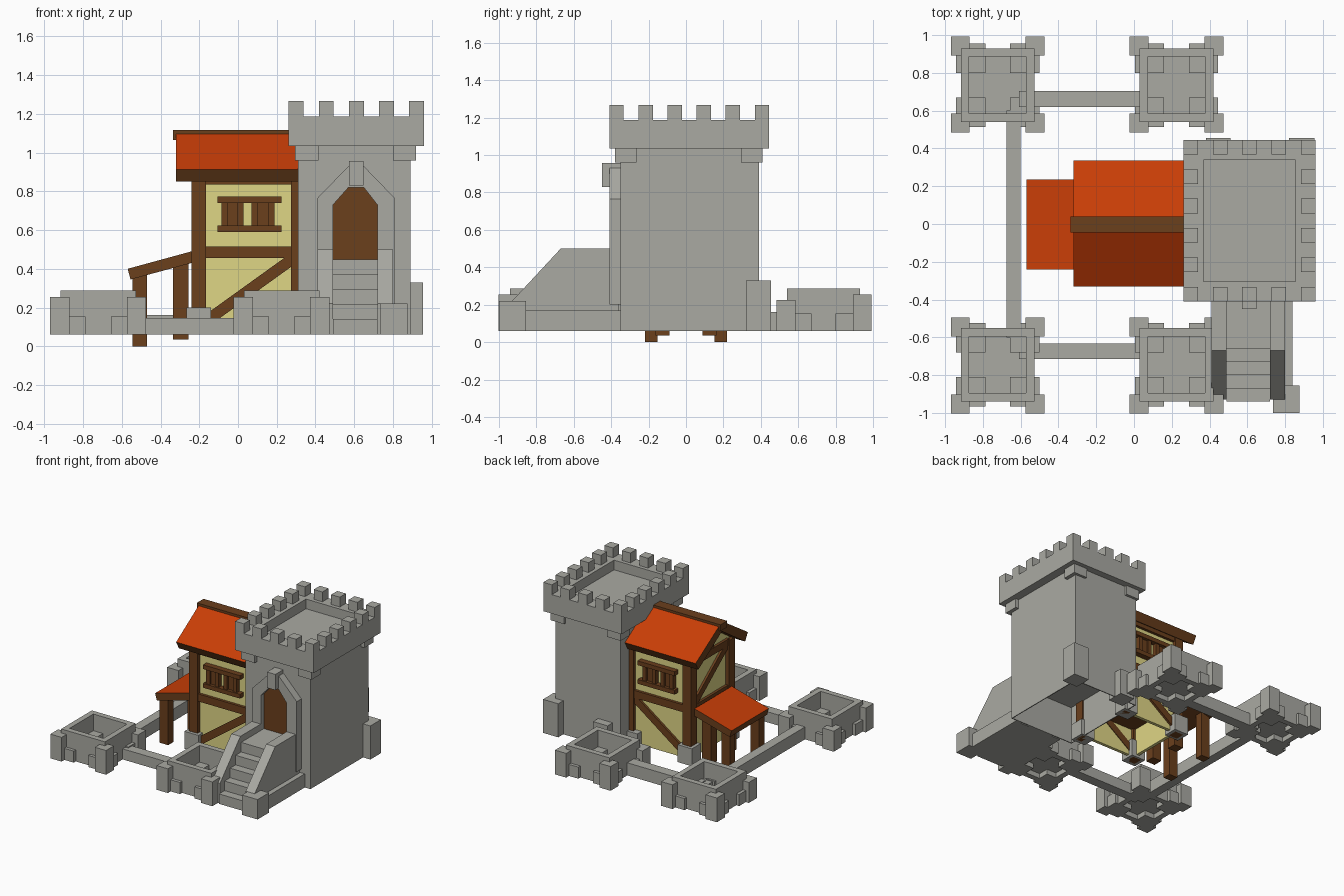
import bpy, bmesh
from mathutils import Vector

if "Cube" in bpy.data.objects:
    bpy.data.objects.remove(bpy.data.objects["Cube"])


def material(name, rgb):
    m = bpy.data.materials.new(name)
    m.diffuse_color = (*rgb, 1)
    m.use_nodes = True
    m.node_tree.nodes["Principled BSDF"].inputs["Base Color"].default_value = m.diffuse_color
    return m


STONE = material("grey stone", (0.40, 0.40, 0.365))
WOOD = material("brown timber", (0.145, 0.05, 0.012))
PLASTER = material("cream plaster", (0.74, 0.67, 0.235))
TILE = material("orange tiles", (0.58, 0.047, 0.002))


def finish(name, bm, *mats):
    bmesh.ops.recalc_face_normals(bm, faces=bm.faces)
    mesh = bpy.data.meshes.new(name)
    for m in mats:
        mesh.materials.append(m)
    if len(mats) > 1:  # second colour on faces that point up
        for f in bm.faces:
            f.material_index = int(f.normal.z > 0.5)
    bm.to_mesh(mesh)
    bm.free()
    ob = bpy.data.objects.new(name, mesh)
    bpy.context.collection.objects.link(ob)
    return ob


def cube(x0, x1, y0, y1, z0, z1):
    bm = bmesh.new()
    bmesh.ops.create_cube(bm, size=1)
    for v in bm.verts:
        v.co = Vector((x1 if v.co.x > 0 else x0,
                       y1 if v.co.y > 0 else y0,
                       z1 if v.co.z > 0 else z0))
    bm.normal_update()
    return bm


def box(name, mat, *dims):
    return finish(name, cube(*dims), mat)


def basin(name, mat, dims, rim, floor=None, underside=None):
    """Box with a straight-sided sunken top and/or a hollow bottom."""
    bm = cube(*dims)
    top = max(bm.faces, key=lambda f: f.normal.z)
    low = min(bm.faces, key=lambda f: f.normal.z)
    for face, z in ((top, floor), (low, underside)):
        if z is not None:
            bmesh.ops.inset_individual(bm, faces=[face], thickness=rim)
            inner = bmesh.ops.extrude_discrete_faces(bm, faces=[face])["faces"][0]
            for v in inner.verts:
                v.co.z = z
    return finish(name, bm, mat)


def prism(name, axis, pts, a, b, *mats):
    """Extrude a profile: axis 'x' uses (y, z) points, 'y' uses (x, z)."""
    bm = bmesh.new()
    vs = [bm.verts.new((a, p, q) if axis == 'x' else (p, a, q)) for p, q in pts]
    f = bm.faces.new(vs)
    ext = bmesh.ops.extrude_face_region(bm, geom=[f])
    move = (b - a, 0, 0) if axis == 'x' else (0, b - a, 0)
    bmesh.ops.translate(bm, vec=move, verts=[
        g for g in ext["geom"] if isinstance(g, bmesh.types.BMVert)])
    return finish(name, bm, *mats)


def brace(name, axis, p, q, w, a, b):
    p, q = Vector(p), Vector(q)
    n = (q - p).normalized()
    n = Vector((-n.y, n.x)) * w / 2
    prism(name, axis, [p + n, q + n, q - n, p - n], a, b, WOOD)


# Keep: body, parapet with sunken roof, merlons, corbels and foot blocks
basin("keep_body", STONE, (0.31, 0.89, -0.35, 0.39, 0.06, 1.05), 0.01, underside=0.36)
X0, X1, Y0, Y1 = 0.262, 0.96, -0.41, 0.445
basin("keep_parapet", STONE, (X0, X1, Y0, Y1, 1.035, 1.188), 0.15, floor=1.11)
M = 0.077
for i in range(5):
    for j in range(6):
        if i in (0, 4) or j in (0, 5):
            x = X0 + i * (X1 - X0 - M) / 4
            y = Y0 + j * (Y1 - Y0 - M) / 5
            box("merlon", STONE, x, x + M, y, y + M, 1.185, 1.267)
for x in (0.295, 0.80):
    for y in (-0.38, 0.295):
        box("keep_corbel", STONE, x, x + 0.12, y, y + 0.115, 0.96, 1.04)
box("keep_foot_right", STONE, 0.82, 0.955, 0.32, 0.455, 0.06, 0.33)
box("keep_foot_left", STONE, 0.38, 0.51, 0.32, 0.455, 0.06, 0.27)

# Doorway
prism("door_frame", 'y', [
    (0.41, 0.20), (0.41, 0.765), (0.57, 0.93), (0.65, 0.93), (0.81, 0.765), (0.81, 0.20),
    (0.72, 0.20), (0.72, 0.73), (0.65, 0.82), (0.57, 0.82), (0.49, 0.73), (0.49, 0.20)],
    -0.41, -0.345, STONE)
prism("door", 'y', [(0.48, 0.40), (0.73, 0.40), (0.73, 0.74), (0.65, 0.83), (0.57, 0.83),
                    (0.48, 0.74)], -0.37, -0.345, WOOD)
box("keystone", STONE, 0.573, 0.648, -0.45, -0.345, 0.83, 0.957)

# Staircase
steps = [(-0.35, 0.06)]
for i in range(5):
    y, z = -0.66 - 0.07 * (4 - i), 0.14 + 0.077 * i
    steps += [(y, z - 0.077 if i else 0.06), (y, z)]
steps += [(-0.35, 0.448)]
prism("stair_steps", 'x', steps, 0.49, 0.72, STONE)
side = [(-0.93, 0.06), (-0.93, 0.22), (-0.67, 0.50), (-0.36, 0.50), (-0.36, 0.06)]
for x in (0.41, 0.72):
    prism("stair_side_wall", 'x', side, x, x + 0.08, STONE)
box("stair_plinth", STONE, 0.79, 0.84, -0.87, -0.35, 0.06, 0.17)
box("stair_foot_block", STONE, 0.735, 0.875, -1.0, -0.855, 0.06, 0.22)

# House: plaster walls, mirrored front to back
for s in (-1, 1):
    def slab(name, mat, x0, x1, near, far, z0, z1):
        box(name, mat, x0, x1, min(s * near, s * far), max(s * near, s * far), z0, z1)
    slab("house_wall", PLASTER, -0.21, 0.315, 0.225, 0.25, 0.08, 0.88)
    slab("house_post", WOOD, -0.24, -0.165, 0.205, 0.28, 0.06, 0.87)
    slab("house_post", WOOD, 0.273, 0.325, 0.205, 0.28, 0.06, 0.87)
    slab("house_middle_beam", WOOD, -0.17, 0.28, 0.22, 0.272, 0.455, 0.515)
    slab("house_top_beam", WOOD, -0.17, 0.28, 0.22, 0.272, 0.835, 0.875)
    brace("house_brace", 'y', (-0.165, 0.13), (0.28, 0.45), 0.058, s * 0.22, s * 0.268)
    for z in (0.59, 0.74):
        slab("window_rail", WOOD, -0.105, 0.225, 0.23, 0.295, z, z + 0.034)
    for x in (-0.085, -0.005, 0.07, 0.155):
        slab("window_post", WOOD, x, x + 0.033, 0.23, 0.285, 0.60, 0.75)
    for x in (-0.06, 0.095):
        slab("window_shutter", WOOD, x, x + 0.07, 0.23, 0.27, 0.60, 0.75)
    slab("house_foot_block", STONE, -0.265, -0.14, 0.19, 0.305, 0.06, 0.20)
    slab("house_foot_block", STONE, 0.22, 0.345, 0.19, 0.305, 0.06, 0.19)
box("house_floor", WOOD, -0.2, 0.315, -0.23, 0.23, 0.30, 0.33)

# Gable end with timbers
prism("gable_wall", 'x', [(-0.25, 0.08), (0.25, 0.08), (0.25, 0.885), (0, 1.05), (-0.25, 0.885)],
      -0.21, -0.185, PLASTER)
for z in (0.455, 0.825):
    box("gable_beam", WOOD, -0.232, -0.18, -0.22, 0.22, z, z + 0.055)
brace("gable_brace", 'x', (0.2, 0.52), (-0.2, 0.83), 0.055, -0.228, -0.18)
box("gable_king_post", WOOD, -0.23, -0.18, -0.03, 0.03, 0.86, 1.05)

# Main roof and ridge
prism("house_roof", 'x', [(-0.33, 0.913), (-0.04, 1.10), (0.035, 1.10), (0.335, 0.913),
                          (0.30, 0.85), (0, 1.045), (-0.295, 0.85)], -0.32, 0.32, WOOD, TILE)
box("ridge_beam", WOOD, -0.335, 0.32, -0.045, 0.04, 1.065, 1.116)

# Porch
prism("porch_roof", 'y', [(-0.57, 0.40), (-0.24, 0.49), (-0.24, 0.43), (-0.555, 0.345)],
      -0.24, 0.235, WOOD, TILE)
for s in (-1, 1):
    box("porch_outer_post", WOOD, -0.545, -0.47, s * 0.185 - 0.033, s * 0.185 + 0.033, 0, 0.40)
    box("porch_inner_post", WOOD, -0.335, -0.255, s * 0.125 - 0.038, s * 0.125 + 0.038,
        0.035, 0.45)

# Four low turrets with stepped corner blocks
for cx in (-0.722, 0.225):
    for cy in (-0.745, 0.735):
        basin("turret", STONE, (cx - 0.195, cx + 0.195, cy - 0.195, cy + 0.195, 0.06, 0.287),
              0.063, floor=0.12, underside=0.10)
        for sx in (-1, 1):
            for sy in (-1, 1):
                outer = sy * cy > 0
                bx, by = cx + sx * 0.198, cy + sy * (0.207 if outer else 0.2)
                top = 0.255 if outer else 0.225
                box("turret_corner_block", STONE, bx - 0.05, bx + 0.05, by - 0.05, by + 0.05,
                    0.06, top)
                bx, by = cx + sx * 0.143, cy + sy * 0.143
                box("turret_low_block", STONE, bx - 0.078, bx + 0.078, by - 0.078, by + 0.078,
                    0.06, 0.153)

# Low walls joining the turrets
box("front_wall", STONE, -0.61, 0.07, -0.715, -0.633, 0.06, 0.145)
box("back_wall", STONE, -0.61, 0.07, 0.62, 0.705, 0.06, 0.162)
box("left_wall", STONE, -0.675, -0.60, -0.60, 0.60, 0.06, 0.16)
